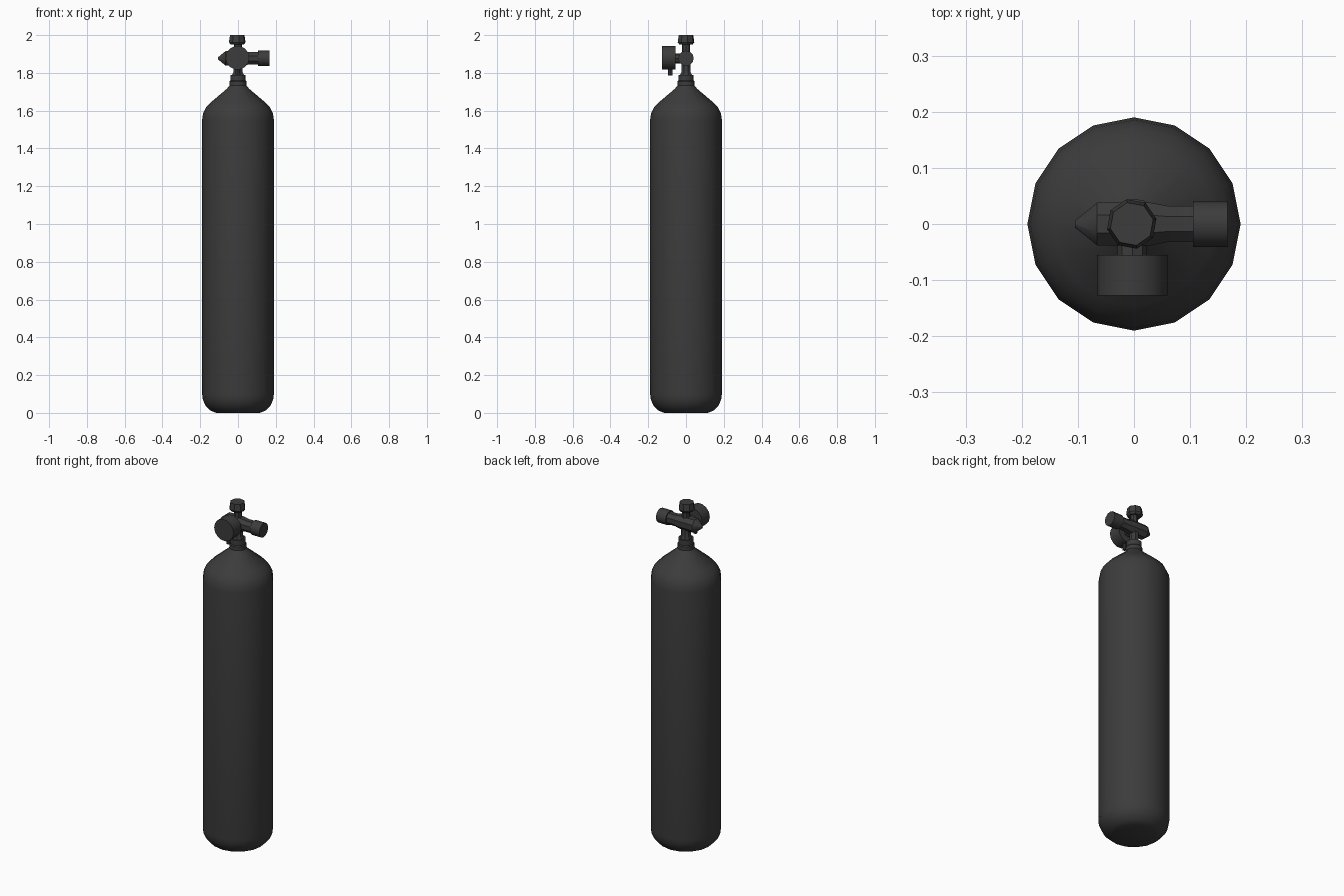
import bpy, bmesh, math
from mathutils import Matrix, Vector

if "Cube" in bpy.data.objects:
    bpy.data.objects.remove(bpy.data.objects["Cube"])

dark = bpy.data.materials.new("dark_grey")
dark.diffuse_color = (0.045, 0.045, 0.045, 1)
dark.use_nodes = True
dark.node_tree.nodes["Principled BSDF"].inputs["Base Color"].default_value = dark.diffuse_color

def lathe(name, profile, sides, axis=(0, 0, 1), origin=(0, 0, 0), turn=0.0, angle=35):
    """Revolve (radius, height) pairs about an axis and cap both ends."""
    bm = bmesh.new()
    rings = []
    for r, h in profile:
        rings.append([bm.verts.new((r * math.cos(a), r * math.sin(a), h))
                      for a in (turn + 2 * math.pi * i / sides for i in range(sides))])
    for lo, hi in zip(rings, rings[1:]):
        for i in range(sides):
            j = (i + 1) % sides
            bm.faces.new((lo[i], lo[j], hi[j], hi[i]))
    bm.faces.new(rings[0][::-1])
    bm.faces.new(rings[-1])
    rot = Vector((0, 0, 1)).rotation_difference(Vector(axis)).to_matrix().to_4x4()
    bm.transform(Matrix.Translation(origin) @ rot)
    bmesh.ops.recalc_face_normals(bm, faces=bm.faces)
    me = bpy.data.meshes.new(name)
    bm.to_mesh(me)
    bm.free()
    ob = bpy.data.objects.new(name, me)
    bpy.context.collection.objects.link(ob)
    me.materials.append(dark)
    bpy.ops.object.select_all(action='DESELECT')
    ob.select_set(True)
    bpy.context.view_layer.objects.active = ob
    bpy.ops.object.shade_smooth_by_angle(angle=math.radians(angle))
    return ob

VALVE_Z = 1.877

# Tank body: rounded base, straight wall, conical shoulder
lathe("tank_body", [(0.115, 0.0), (0.145, 0.012), (0.173, 0.04), (0.186, 0.07), (0.19, 0.10),
                    (0.19, 1.55), (0.185, 1.585), (0.17, 1.617), (0.145, 1.643),
                    (0.06, 1.715), (0.043, 1.735)], 16, angle=50)

# Neck collar and stem up to the valve
lathe("neck_collar", [(0.045, 1.72), (0.045, 1.755), (0.041, 1.76), (0.041, 1.79)], 16)
lathe("valve_stem", [(0.036, 1.785), (0.026, 1.805), (0.026, 1.86)], 8, turn=math.pi / 8)

# Horizontal valve barrel with pointed left end and round right-hand knob
lathe("valve_barrel", [(0.007, -0.105), (0.041, -0.066), (0.041, 0.03), (0.035, 0.06), (0.035, 0.11)],
      8, axis=(1, 0, 0), origin=(0, 0, VALVE_Z), turn=math.pi / 8)
lathe("side_knob", [(0.041, 0.105), (0.041, 0.167)], 12, axis=(1, 0, 0), origin=(0, 0, VALVE_Z))

# Top stem and octagonal tapered cap
lathe("top_stem", [(0.022, 1.88), (0.022, 1.955)], 8)
lathe("top_cap", [(0.036, 1.95), (0.045, 1.962), (0.039, 2.0)], 8,
      origin=(-0.004, 0, 0), turn=math.radians(12))

# Pressure gauge on the front, with connector and small outlet below
lathe("gauge_connector", [(0.026, 0.0), (0.026, 0.065)], 8, axis=(0, -1, 0), origin=(-0.003, 0, VALVE_Z))
lathe("gauge_body", [(0.063, 0.055), (0.063, 0.127)], 14, axis=(0, -1, 0), origin=(-0.003, 0, 1.88))
lathe("gauge_outlet", [(0.011, 1.785), (0.011, 1.84)], 8, origin=(-0.003, -0.083, 0))
